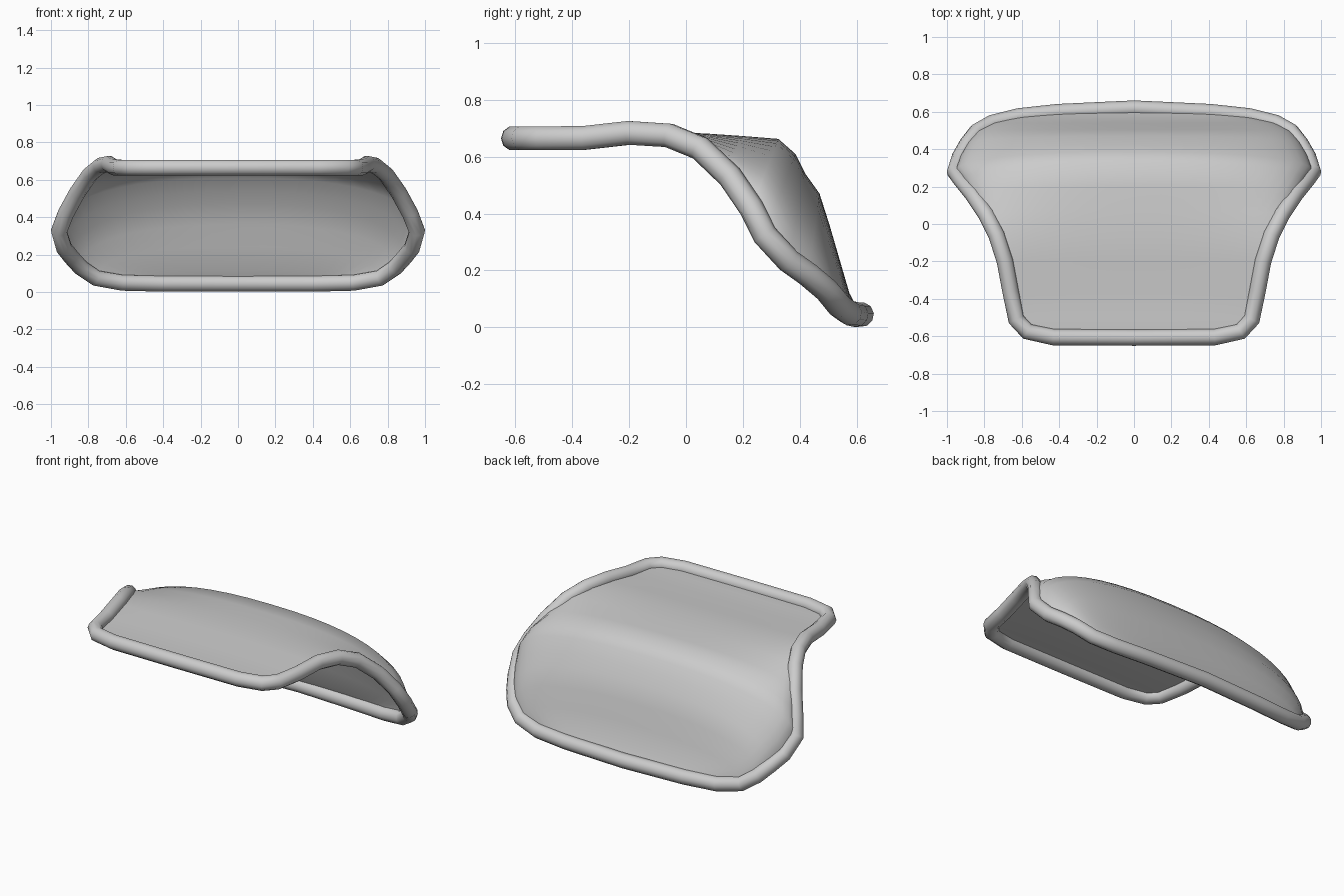
import bpy, math

if "Cube" in bpy.data.objects:
    bpy.data.objects.remove(bpy.data.objects["Cube"], do_unlink=True)


def material(name, rgb):
    m = bpy.data.materials.new(name)
    m.use_nodes = True
    m.diffuse_color = (*rgb, 1)
    m.node_tree.nodes["Principled BSDF"].inputs["Base Color"].default_value = (*rgb, 1)
    return m


grey = material("light grey", (0.6, 0.6, 0.6))

# Left half of the rim centreline, front corner to back corner
RIM = [(.43, -.605, .665), (.57, -.575, .665), (.63, -.51, .665), (.66, -.36, .666),
       (.69, -.2, .684), (.735, -.06, .675), (.79, .05, .63), (.86, .155, .53),
       (.92, .23, .42), (.957, .277, .325), (.93, .36, .235), (.89, .43, .185),
       (.84, .495, .13), (.76, .54, .075), (.62, .575, .05), (.41, .598, .045)]
# Sheet centreline (y, z) matched to each rim point
CENTRE = [(-.605, .665), (-.57, .668), (-.5, .668), (-.36, .668),
          (-.2, .684), (-.06, .687), (.07, .682), (.2, .673),
          (.325, .663), (.385, .61), (.42, .54), (.47, .47),
          (.505, .36), (.54, .24), (.575, .12), (.615, .045)]

# Rim tube: mirrored closed path with a round section
path = RIM + [(0, .617, .045)] + [(-x, y, z) for x, y, z in reversed(RIM)] + [(0, -.607, .665)]
curve = bpy.data.curves.new("rim", "CURVE")
curve.dimensions = "3D"
curve.bevel_depth = 0.044
curve.bevel_resolution = 3
spline = curve.splines.new("POLY")
spline.points.add(len(path) - 1)
for p, co in zip(spline.points, path):
    p.co = (*co, 1)
spline.use_cyclic_u = True
rim = bpy.data.objects.new("rim", curve)
bpy.context.collection.objects.link(rim)
bpy.context.view_layer.objects.active = rim
rim.select_set(True)
bpy.ops.object.convert(target="MESH")
rim = bpy.context.object
rim.name = "rim"
rim.data.materials.clear()
rim.data.materials.append(grey)
bpy.ops.object.shade_smooth_by_angle(angle=math.radians(60))
rim.select_set(False)

# Sheet: each row is a rounded arch from one side of the rim to the other
N = 24
verts, faces = [], []
for (ex, ey, ez), (cy, cz) in zip(RIM, CENTRE):
    for i in range(N + 1):
        a = (2 * i / N - 1) * math.pi / 2
        s = math.copysign(abs(math.sin(a)) ** 0.85, a)
        f = 1 - max(math.cos(a), 0) ** 0.85
        verts.append((ex * s, cy + (ey - cy) * f, cz + (ez - cz) * f))
W = N + 1
for r in range(len(RIM) - 1):
    for i in range(N):
        k = r * W + i
        faces.append((k, k + 1, k + W + 1, k + W))
mesh = bpy.data.meshes.new("sheet")
mesh.from_pydata(verts, [], faces)
mesh.materials.append(grey)
sheet = bpy.data.objects.new("sheet", mesh)
bpy.context.collection.objects.link(sheet)
bpy.context.view_layer.objects.active = sheet
sheet.select_set(True)
bpy.ops.object.shade_smooth_by_angle(angle=math.radians(60))
